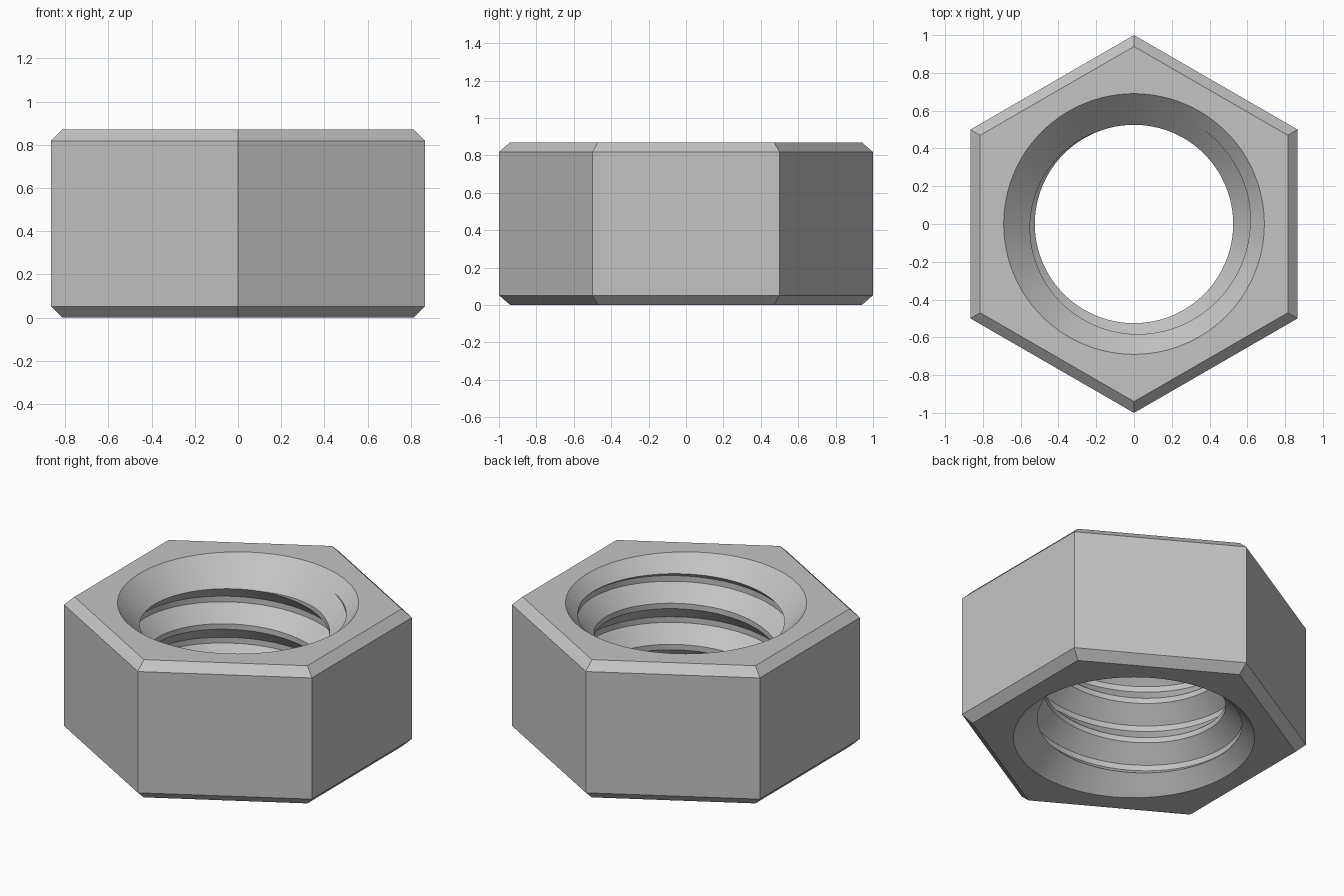
import bpy, bmesh
from math import pi, sin, cos, radians

cube = bpy.data.objects.get("Cube")
if cube:
    bpy.data.objects.remove(cube, do_unlink=True)

HEIGHT, APOTHEM, BEVEL = 0.87, 0.866, 0.052   # hexagonal body
RIM, BORE = 0.69, 0.525                       # countersink and bore radii
PITCH, DEPTH, ROOT = 0.26, 0.095, 0.036       # thread groove, 45 degree flanks
START = 0.885                                 # top edge of the groove at angle 0
COLUMNS = 144                                 # a multiple of six, so corners are exact

# Depths of the groove's four edges below its top edge
EDGES = [0, DEPTH, DEPTH + ROOT, 2 * DEPTH + ROOT]


def thread_radius(z, angle):
    """Radius of the threaded bore at a height and angle."""
    down = (START + PITCH * angle / (2 * pi) - z) % PITCH
    return BORE + max(0, min(DEPTH, down, EDGES[3] - down))


def countersink_end(angle, top):
    """Height at which a countersink cone meets the thread."""
    low, high = 0.0, RIM - BORE
    for _ in range(40):
        mid = (low + high) / 2
        z = HEIGHT - mid if top else mid
        if thread_radius(z, angle) >= RIM - mid:
            high = mid
        else:
            low = mid
    return HEIGHT - high if top else high


def section(angle):
    """Closed cross-section of the nut at one angle, as (radius, height)."""
    hexagon = 1 / cos((angle + pi / 6) % (pi / 3) - pi / 6)
    outer, inner = APOTHEM * hexagon, (APOTHEM - BEVEL) * hexagon
    points = [(inner, 0), (outer, BEVEL), (outer, HEIGHT - BEVEL),
              (inner, HEIGHT), (RIM, HEIGHT)]
    high, low = countersink_end(angle, True), countersink_end(angle, False)
    points.append((thread_radius(high, angle), high))
    for turn in range(2, -6, -1):
        for edge in EDGES:
            z = START + PITCH * (turn + angle / (2 * pi)) - edge
            z = max(low, min(high, z))
            points.append((thread_radius(z, angle), z))
    points += [(thread_radius(low, angle), low), (RIM, 0)]
    return points


# Sweep the section around the axis
bm = bmesh.new()
rings = []
for i in range(COLUMNS + 1):
    a = 2 * pi * i / COLUMNS
    rings.append([bm.verts.new((r * cos(a), r * sin(a), z)) for r, z in section(a)])
for ring, after in zip(rings, rings[1:]):
    for j in range(len(ring)):
        k = (j + 1) % len(ring)
        bm.faces.new((ring[j], after[j], after[k], ring[k]))
bmesh.ops.remove_doubles(bm, verts=bm.verts[:], dist=0.0002)
bmesh.ops.dissolve_degenerate(bm, edges=bm.edges[:], dist=0.0001)
bmesh.ops.recalc_face_normals(bm, faces=bm.faces[:])

mesh = bpy.data.meshes.new("hex_nut")
bm.to_mesh(mesh)
bm.free()
nut = bpy.data.objects.new("hex_nut", mesh)
bpy.context.collection.objects.link(nut)

# Plain grey metal
steel = bpy.data.materials.new("steel_grey")
steel.use_nodes = True
steel.diffuse_color = (0.55, 0.55, 0.55, 1)
steel.node_tree.nodes["Principled BSDF"].inputs["Base Color"].default_value = steel.diffuse_color
mesh.materials.append(steel)

bpy.context.view_layer.objects.active = nut
nut.select_set(True)
bpy.ops.object.shade_smooth_by_angle(angle=radians(25))
